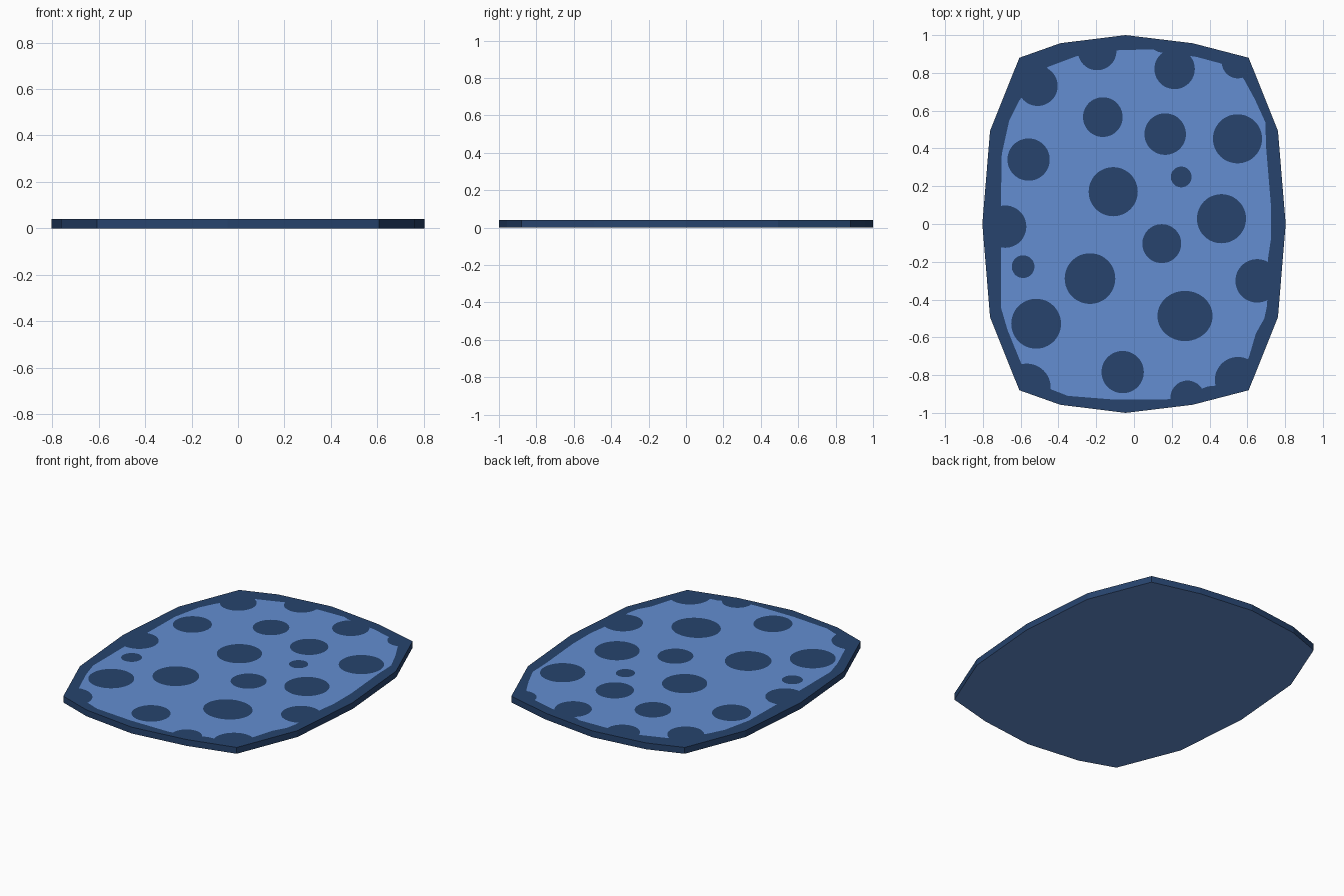
import bpy, bmesh, math

if "Cube" in bpy.data.objects:
    bpy.data.objects.remove(bpy.data.objects["Cube"])


def material(name, rgb):
    m = bpy.data.materials.new(name)
    m.diffuse_color = (*rgb, 1)
    m.use_nodes = True
    m.node_tree.nodes["Principled BSDF"].inputs["Base Color"].default_value = m.diffuse_color
    return m


def prism(name, pts, z0, z1, mat):
    """Extrude a closed outline between two heights."""
    bm = bmesh.new()
    face = bm.faces.new([bm.verts.new((x, y, z0)) for x, y in pts])
    ext = bmesh.ops.extrude_face_region(bm, geom=[face])
    for v in ext["geom"]:
        if isinstance(v, bmesh.types.BMVert):
            v.co.z = z1
    bmesh.ops.recalc_face_normals(bm, faces=bm.faces)
    me = bpy.data.meshes.new(name)
    bm.to_mesh(me)
    bm.free()
    me.materials.append(mat)
    ob = bpy.data.objects.new(name, me)
    bpy.context.collection.objects.link(ob)
    return ob


navy = material("dark navy", (0.020, 0.057, 0.155))
blue = material("soft blue", (0.125, 0.270, 0.640))

# Slab: faceted barrel outline, right and left sides mirrored
side = [(0.31, -0.957), (0.607, -0.88), (0.762, -0.493), (0.803, 0),
        (0.762, 0.493), (0.607, 0.88), (0.31, 0.957)]
left = [(-x, y) for x, y in reversed(side)]
left[0], left[-1] = (-0.39, 0.957), (-0.39, -0.957)
slab = prism("slab", side + [(-0.045, 1.0)] + left + [(-0.045, -1.0)], 0, 0.04, navy)

# Underside is the lighter colour
slab.data.materials.append(blue)
for p in slab.data.polygons:
    p.material_index = 1 if p.normal.z < -0.5 else 0

# Light patch outline (irregular inner edge)
patch_pts = [(-0.46, 0.83), (-0.30, 0.89), (-0.20, 0.90), (-0.08, 0.92), (0.10, 0.925),
             (0.13, 0.91), (0.22, 0.90), (0.33, 0.885), (0.46, 0.85), (0.58, 0.77),
             (0.64, 0.66), (0.695, 0.54), (0.70, 0.40), (0.725, 0.10), (0.725, -0.08),
             (0.71, -0.18), (0.705, -0.43), (0.69, -0.50), (0.645, -0.58), (0.61, -0.70),
             (0.57, -0.80), (0.44, -0.855), (0.39, -0.86), (0.34, -0.88), (0.20, -0.925),
             (0.16, -0.93), (-0.10, -0.93), (-0.35, -0.91), (-0.44, -0.875),
             (-0.56, -0.82), (-0.605, -0.72), (-0.67, -0.56), (-0.705, -0.44),
             (-0.705, 0.10), (-0.70, 0.37), (-0.66, 0.55), (-0.61, 0.65),
             (-0.55, 0.73), (-0.45, 0.80)]
patch = prism("light_patch", patch_pts, 0.03, 0.0405, blue)

# Round spots cut through the patch: x, y, radius
spots = [(-0.165, 0.57, 0.105), (0.165, 0.48, 0.11), (0.548, 0.455, 0.13),
         (-0.558, 0.345, 0.112), (-0.11, 0.175, 0.13), (0.25, 0.253, 0.055),
         (0.463, 0.032, 0.13), (0.147, -0.1, 0.103), (-0.587, -0.222, 0.06),
         (-0.233, -0.285, 0.134), (-0.518, -0.524, 0.132), (0.27, -0.483, 0.146),
         (-0.06, -0.78, 0.112), (-0.51, 0.735, 0.106), (-0.195, 0.92, 0.102),
         (0.215, 0.825, 0.107), (0.55, 0.86, 0.085), (0.652, -0.297, 0.115),
         (0.55, -0.822, 0.122), (0.283, -0.915, 0.09), (-0.568, -0.862, 0.127),
         (-0.682, -0.01, 0.112)]
for i, (cx, cy, r) in enumerate(spots):
    ry = r * (0.91 if i == 11 else 1)
    ring = [(cx + r * math.cos(a * math.tau / 48),
             cy - 0.004 + ry * math.sin(a * math.tau / 48)) for a in range(48)]
    cutter = prism("spot_cutter", ring, 0.0, 0.1, blue)
    cutter.hide_render = True
    mod = patch.modifiers.new("spot", "BOOLEAN")
    mod.operation, mod.solver, mod.object = "DIFFERENCE", "EXACT", cutter

# Bake the cuts and keep only the visible top surface
deps = bpy.context.evaluated_depsgraph_get()
bm = bmesh.new()
bm.from_mesh(bpy.data.meshes.new_from_object(patch.evaluated_get(deps)))
patch.modifiers.clear()
hidden = [f for f in bm.faces if f.calc_center_median().z < 0.0404 or f.normal.z < 0.5]
bmesh.ops.delete(bm, geom=hidden, context="FACES")
for f in bm.faces:
    f.material_index = 0
bm.to_mesh(patch.data)
bm.free()
for ob in [o for o in bpy.data.objects if o.name.startswith("spot_cutter")]:
    bpy.data.objects.remove(ob)
